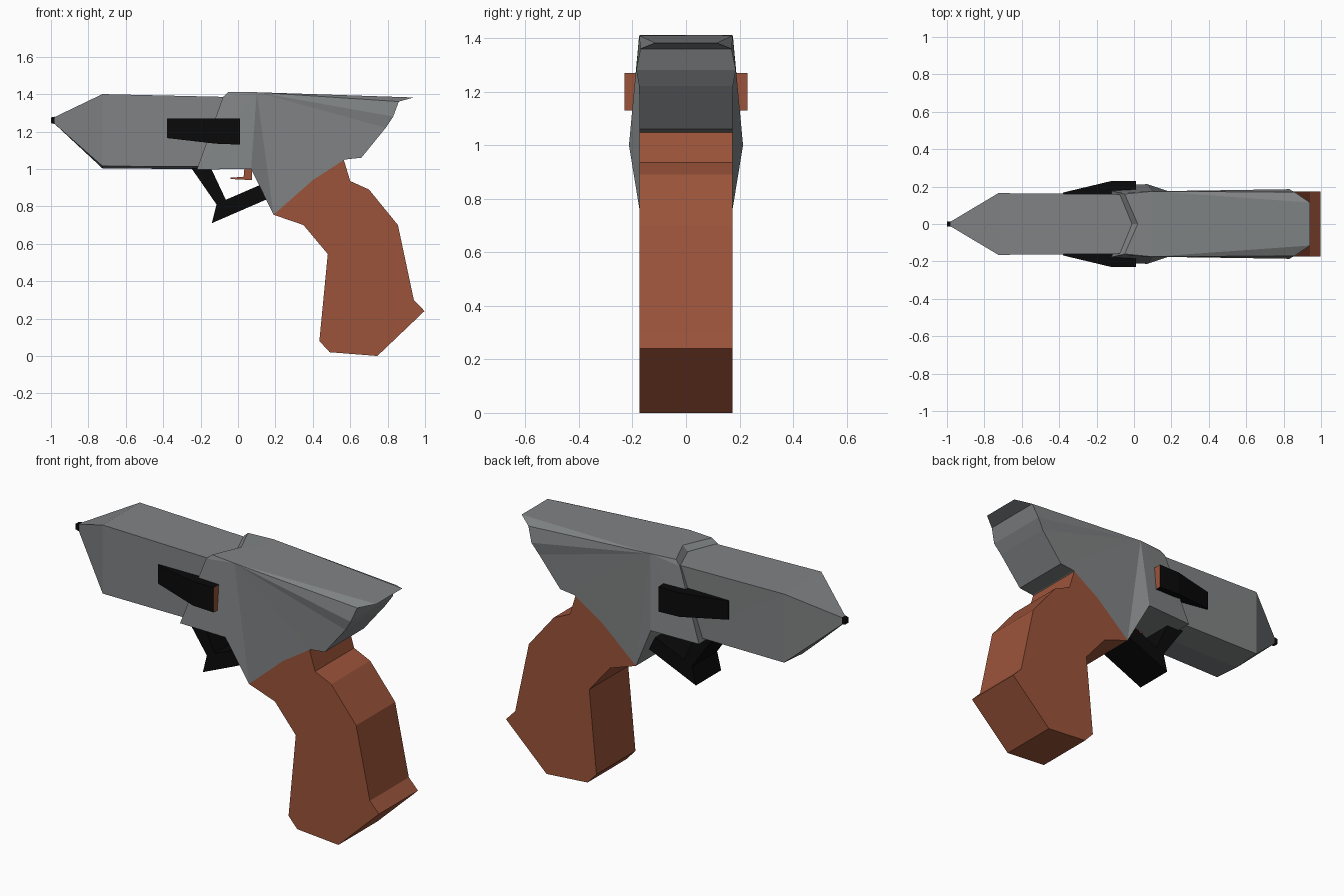
import bpy, bmesh

cube = bpy.data.objects.get("Cube")
if cube:
    bpy.data.objects.remove(cube, do_unlink=True)


def material(name, rgb):
    m = bpy.data.materials.new(name)
    m.use_nodes = True
    m.diffuse_color = (*rgb, 1)
    m.node_tree.nodes["Principled BSDF"].inputs["Base Color"].default_value = (*rgb, 1)
    return m


grey = material("gunmetal_grey", (0.215, 0.225, 0.23))
brown = material("grip_brown", (0.33, 0.088, 0.043))
black = material("matte_black", (0.003, 0.003, 0.003))


def loft(name, rings, mats, fan=None):
    """Bridge matching rings; cap the ends, as a triangle fan if an apex index is given."""
    bm = bmesh.new()
    loops = [[bm.verts.new(p) for p in ring] for ring in rings]
    n = len(rings[0])
    for a, b in zip(loops, loops[1:]):
        for i in range(n):
            j = (i + 1) % n
            bm.faces.new((a[i], a[j], b[j], b[i]))
    for cap in (loops[0], loops[-1]):
        if fan is None:
            bm.faces.new(cap)
        else:
            for k in range(1, n - 1):
                bm.faces.new([cap[(fan + d) % n] for d in (0, k, k + 1)])
    bmesh.ops.recalc_face_normals(bm, faces=bm.faces)
    mesh = bpy.data.meshes.new(name)
    bm.to_mesh(mesh)
    bm.free()
    obj = bpy.data.objects.new(name, mesh)
    bpy.context.collection.objects.link(obj)
    for m in mats:
        mesh.materials.append(m)
    return obj


def shell(name, points, mat, fan, shift):
    """Symmetric side outline of (x, z, half width); shift moves centreline points."""
    mid = []
    for i, (x, z, w) in enumerate(points):
        dx, dz = shift.get(i, (0, 0))
        mid.append((x + dx, 0, z + dz))
    sides = [[(x, s * w, z) for x, z, w in points] for s in (-1, 1)]
    return loft(name, [sides[0], mid, sides[1]], [mat], fan)


def prism(name, outline, half, mat):
    return loft(name, [[(x, y, z) for x, z in outline] for y in (-half, half)], [mat])


# Rear housing with flared sides and a notched front edge
shell("rear_housing", [
    (0.10, 1.41, 0.175), (0.94, 1.382, 0.115), (0.86, 1.36, 0.17),
    (0.83, 1.28, 0.186), (0.79, 1.22, 0.175), (0.66, 1.06, 0.173),
    (0.57, 1.05, 0.173), (0.40, 0.94, 0.173), (0.19, 0.755, 0.173),
    (0.07, 1.0, 0.213), (-0.22, 0.997, 0.2), (-0.08, 1.385, 0.168),
    (-0.05, 1.412, 0.16)], grey, 0, {11: (0.07, 0), 12: (0.07, 0)})

# Barrel tapering to a point, with a shallow keel
shell("barrel", [
    (-0.985, 1.275, 0.01), (-0.725, 1.40, 0.165), (0.02, 1.383, 0.158),
    (-0.10, 1.012, 0.158), (-0.725, 1.015, 0.165), (-0.985, 1.245, 0.01)],
    grey, 1, {3: (0, -0.014), 4: (0, -0.012)})

# Muzzle tip
prism("muzzle_tip", [(-1, 1.245), (-0.98, 1.24), (-0.98, 1.28), (-1, 1.275)], 0.014, black)

# Grip
prism("grip", [
    (0.19, 0.755), (0.35, 0.70), (0.48, 0.545), (0.435, 0.08), (0.49, 0.02),
    (0.745, 0.0), (0.997, 0.24), (0.94, 0.30), (0.855, 0.70), (0.70, 0.89),
    (0.60, 0.935), (0.565, 1.05), (0.40, 0.94)], 0.173, brown)

# Trigger and its guard
prism("trigger", [(0.035, 1.01), (0.075, 1.01), (0.075, 0.94), (-0.04, 0.946),
                  (-0.04, 0.953), (0.03, 0.958)], 0.03, brown)
prism("trigger_guard", [
    (-0.25, 1.005), (-0.115, 0.81), (-0.14, 0.71), (0.16, 0.84),
    (0.12, 0.915), (-0.065, 0.835), (-0.145, 1.005)], 0.112, black)

# Side fins with brown rear ends
for side, label in ((1, "rear_side"), (-1, "front_side")):
    rings = []
    for x, low, outer in ((-0.38, 1.165, 0.168), (-0.12, 1.135, 0.23), (0.01, 1.13, 0.23)):
        rings.append([(x, side * y, z) for y, z in
                      ((0.14, low), (outer, low), (outer, 1.27), (0.14, 1.27))])
    fin = loft(label + "_fin", rings, [black, brown])
    for face in fin.data.polygons:
        if face.normal.x > 0.9:
            face.material_index = 1
